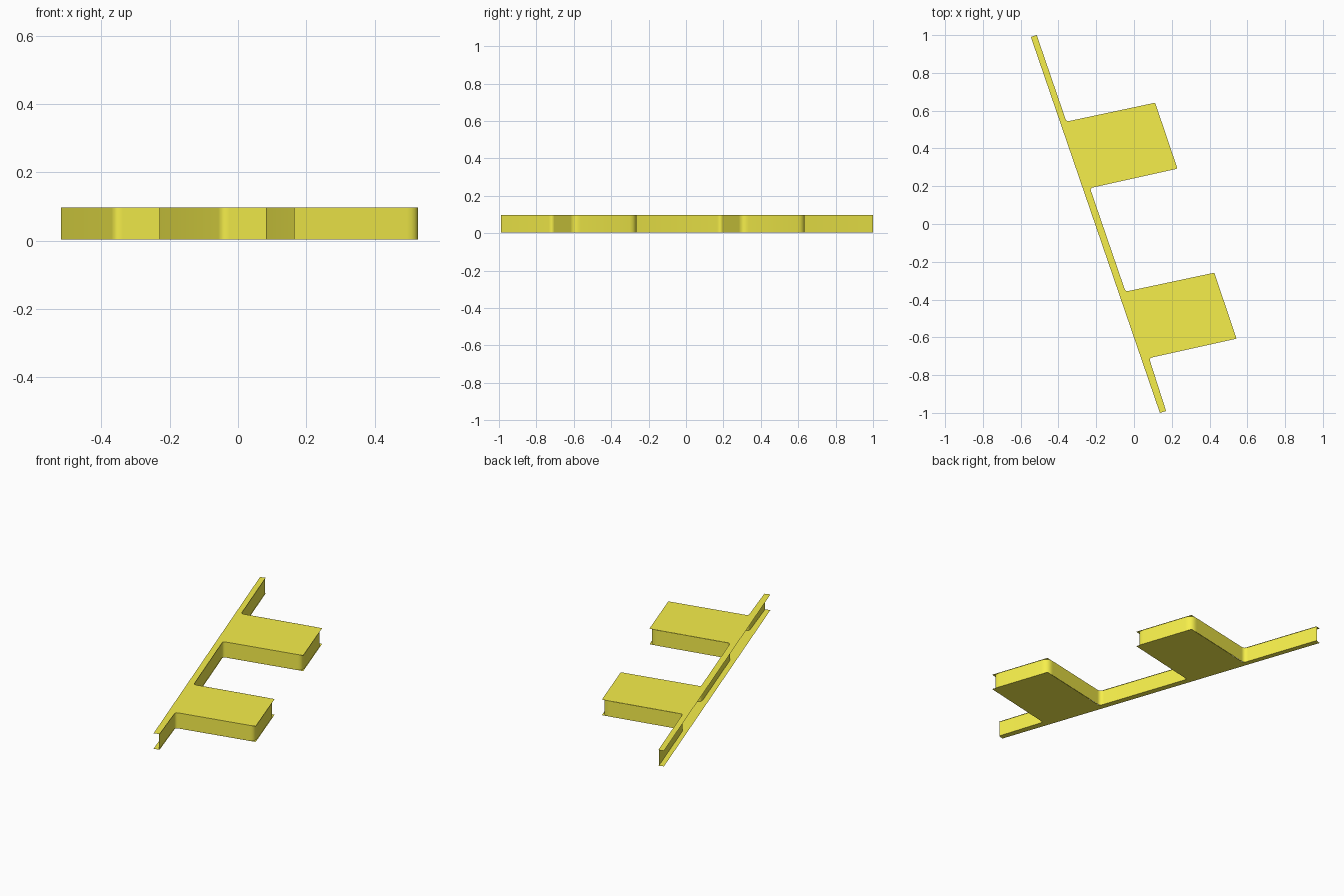
import bpy, bmesh
from mathutils import Vector

if "Cube" in bpy.data.objects:
    bpy.data.objects.remove(bpy.data.objects["Cube"])

Z_LOW, Z_HIGH = 0.004, 0.098

mat = bpy.data.materials.new("yellow")
mat.diffuse_color = (0.92, 0.86, 0.07, 1)
mat.use_nodes = True
mat.node_tree.nodes["Principled BSDF"].inputs["Base Color"].default_value = mat.diffuse_color

# Right-hand outline, running south to north: one tooth repeated twice
tooth = [(0.08, -0.71), (0.543, -0.607), (0.425, -0.258), (-0.045, -0.358)]
pitch = (-0.313, 0.90)
teeth = [Vector((x + i * pitch[0], y + i * pitch[1])) for i in range(2) for x, y in tooth]
edge = [Vector((0.17, -0.99))] + teeth + [Vector((-0.515, 1.0))]
back = [Vector((-0.546, 0.99)), Vector((0.137, -1.0))]


def rounded(path, radii, steps=6):
    """Replace each inner corner of an open path by a small curve."""
    out = [path[0]]
    for a, p, b, r in zip(path, path[1:], path[2:], radii):
        s = p + (a - p).normalized() * r
        e = p + (b - p).normalized() * r
        for k in range(steps + 1):
            t = k / steps
            out.append(s * (1 - t) ** 2 + p * 2 * t * (1 - t) + e * t * t)
    return out + [path[-1]]


def make(name, bm, smooth=False):
    me = bpy.data.meshes.new(name)
    bm.to_mesh(me)
    bm.free()
    for p in me.polygons:
        p.use_smooth = smooth
    me.materials.append(mat)
    ob = bpy.data.objects.new(name, me)
    bpy.context.collection.objects.link(ob)


def sheet(name, z, up):
    bm = bmesh.new()
    pts = rounded(edge, [0.015, 0.006, 0.006, 0.015] * 2, 3) + back
    vs = [bm.verts.new((p.x, p.y, z)) for p in pts]
    f = bm.faces.new(vs if up else vs[::-1])
    f.normal_update()
    bmesh.ops.triangulate(bm, faces=[f])
    make(name, bm)


# Thin top and bottom sheets
sheet("top_sheet", Z_HIGH, True)
sheet("bottom_sheet", Z_LOW, False)

# Wall along the toothed side only; the straight back and both ends stay open
bm = bmesh.new()
path = [p - Vector((0.004, 0)) for p in rounded(edge, [0.025, 0.045, 0.045, 0.025] * 2)]
low = [bm.verts.new((p.x, p.y, Z_LOW)) for p in path]
high = [bm.verts.new((p.x, p.y, Z_HIGH)) for p in path]
for i in range(len(path) - 1):
    bm.faces.new((low[i], low[i + 1], high[i + 1], high[i]))
make("toothed_wall", bm, True)
